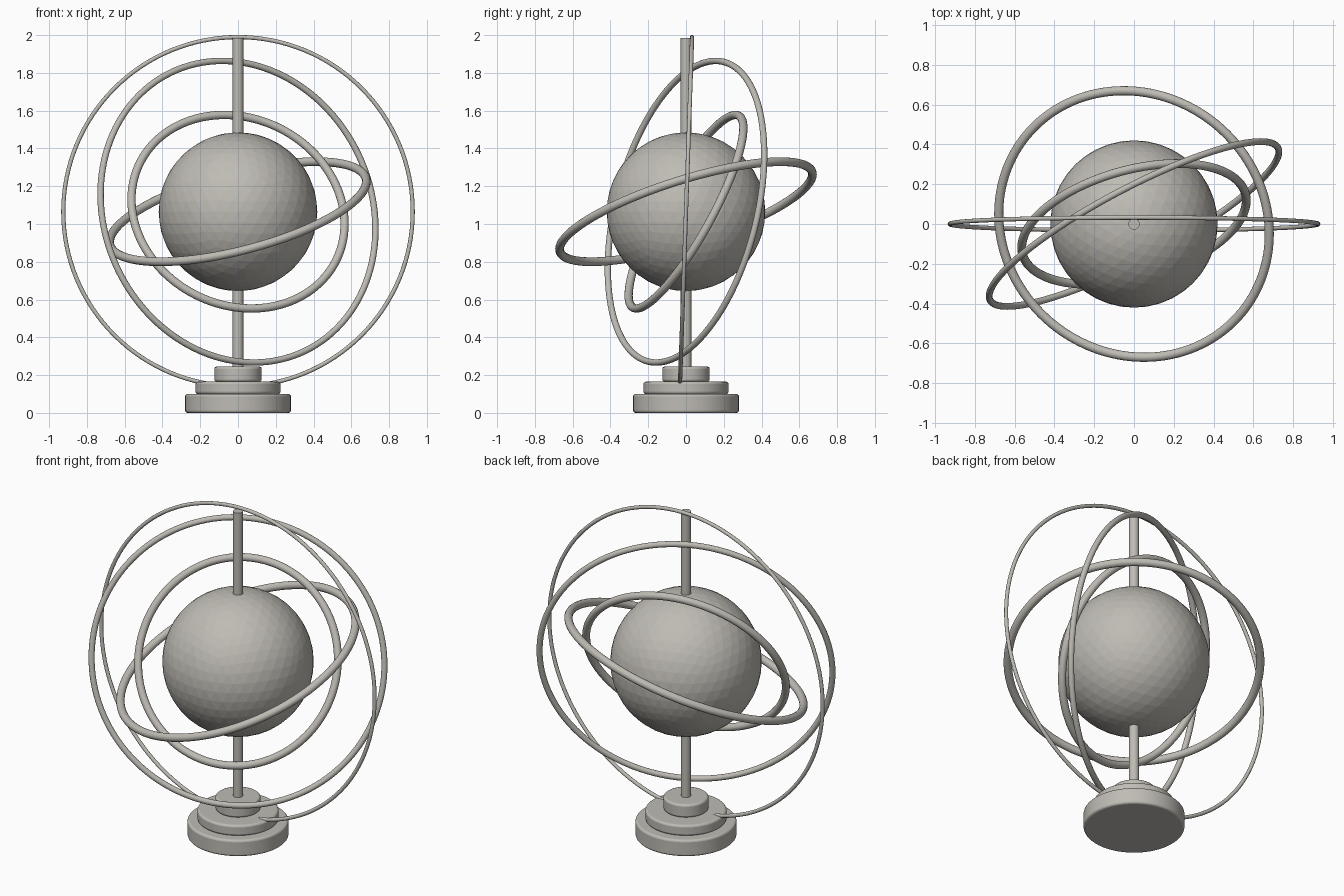
import bpy
from mathutils import Vector

cube = bpy.data.objects.get("Cube")
if cube:
    bpy.data.objects.remove(cube, do_unlink=True)

CENTRE = Vector((0, 0, 1.065))

metal = bpy.data.materials.new("warm grey metal")
metal.use_nodes = True
grey = (0.52, 0.50, 0.46, 1)
metal.diffuse_color = grey
metal.node_tree.nodes["Principled BSDF"].inputs["Base Color"].default_value = grey


def finish(name, smooth=True):
    obj = bpy.context.object
    obj.name = name
    obj.data.materials.append(metal)
    if smooth:
        bpy.ops.object.shade_smooth_by_angle()
    return obj


def disc(name, radius, bottom, top, bevel=0.0):
    bpy.ops.mesh.primitive_cylinder_add(
        vertices=64, radius=radius, depth=top - bottom, location=(0, 0, (bottom + top) / 2))
    obj = finish(name)
    if bevel:
        mod = obj.modifiers.new("rounded_edge", 'BEVEL')
        mod.width = bevel
        mod.segments = 3
        mod.limit_method = 'ANGLE'


def ring(name, radius, thickness, axis):
    turn = Vector(axis).to_track_quat('Z', 'Y').to_euler()
    bpy.ops.mesh.primitive_torus_add(
        major_radius=radius, minor_radius=thickness, major_segments=128,
        minor_segments=16, location=CENTRE, rotation=turn)
    finish(name)


# Stepped base
disc("base_lower", 0.28, 0.0, 0.10, 0.012)
disc("base_middle", 0.225, 0.10, 0.165, 0.012)
disc("base_upper", 0.125, 0.165, 0.245, 0.012)

# Central pole through the globe
disc("pole", 0.028, 0.24, 1.985)

# Faceted globe
bpy.ops.mesh.primitive_ico_sphere_add(subdivisions=4, radius=0.42, location=CENTRE)
finish("globe", smooth=False)

# Tilted rings, each given by the axis it circles
ring("ring_inner", 0.58, 0.022, (-0.233, 0.852, -0.469))
ring("ring_equator", 0.70, 0.023, (-0.24, -0.292, 0.925))
ring("ring_middle", 0.818, 0.017, (-0.457, 0.863, -0.218))
ring("ring_outer", 0.925, 0.011, (0, 1, -0.035))
